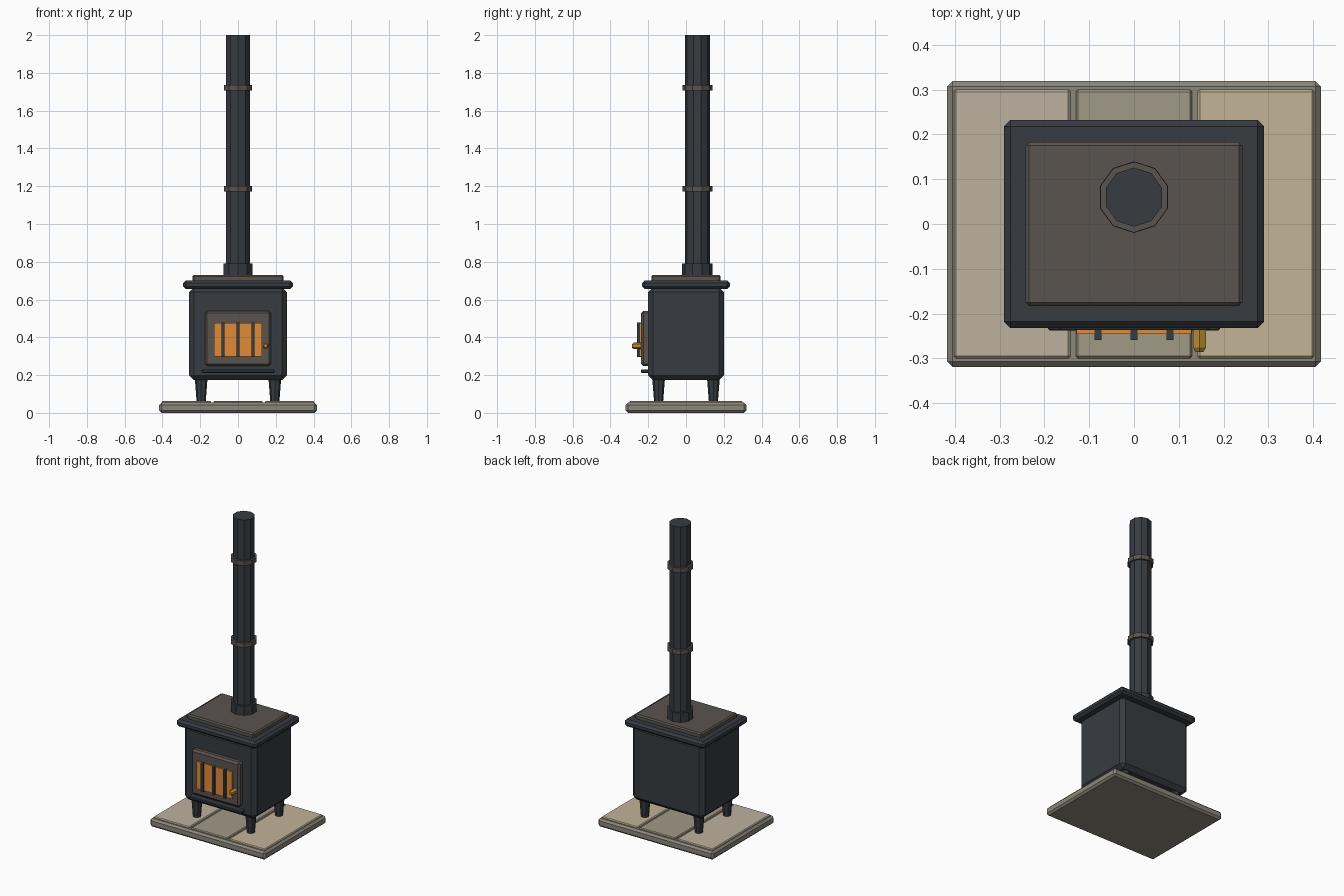
import bpy, bmesh
from math import pi
from mathutils import Matrix

if "Cube" in bpy.data.objects:
    bpy.data.objects.remove(bpy.data.objects["Cube"])


def material(name, rgb):
    m = bpy.data.materials.new(name)
    m.diffuse_color = [(c / 255) ** 2.2 for c in rgb] + [1]
    m.use_nodes = True
    m.node_tree.nodes["Principled BSDF"].inputs["Base Color"].default_value = m.diffuse_color
    return m


IRON = material("iron", (58, 62, 67))
PLATE = material("warm_iron", (90, 84, 80))
STONE = material("stone", (138, 134, 122))
TILES = [material(f"tile_{i}", c) for i, c in
         enumerate([(188, 176, 158), (160, 152, 134), (194, 178, 150)])]
GLOW = material("fire_glow", (224, 138, 60))
BRASS = material("brass", (184, 140, 50))


def finish(name, bm, mat):
    me = bpy.data.meshes.new(name)
    bm.to_mesh(me)
    bm.free()
    me.materials.append(mat)
    ob = bpy.data.objects.new(name, me)
    bpy.context.collection.objects.link(ob)
    return ob


def box(name, x, y, z, mat, bevel=0):
    """Box from (min, max) ranges with a single chamfer."""
    bm = bmesh.new()
    size = [r[1] - r[0] for r in (x, y, z)]
    mid = [(r[0] + r[1]) / 2 for r in (x, y, z)]
    bmesh.ops.create_cube(bm, size=1, matrix=Matrix.Translation(mid) @ Matrix.Diagonal((*size, 1)))
    if bevel:
        bmesh.ops.bevel(bm, geom=bm.edges[:], offset=bevel, segments=1,
                        affect='EDGES', profile=0.5)
    return finish(name, bm, mat)


def cone(name, x, y, z0, z1, r0, r1, sides, mat):
    bm = bmesh.new()
    bmesh.ops.create_cone(bm, cap_ends=True, segments=sides, radius1=r0, radius2=r1,
                          depth=z1 - z0, matrix=Matrix.Translation((x, y, (z0 + z1) / 2)))
    return finish(name, bm, mat)


# Hearth slab and three tiles
box("hearth_slab", (-.417, .417), (-.319, .319), (0, .054), STONE, .012)
for i, x in enumerate((-.272, 0, .272)):
    box(f"hearth_tile_{i + 1}", (x - .13, x + .13), (-.3, .3), (.03, .063), TILES[i], .005)

# Tapered legs
for sx, a in ((-1, "left"), (1, "right")):
    for sy, b in ((-1, "front"), (1, "back")):
        cone(f"{b}_{a}_leg", sx * .195, sy * .145, .058, .2, .024, .035, 8, IRON)

# Firebox, top lip and hot plate
box("firebox", (-.26, .26), (-.202, .202), (.173, .665), IRON, .026)
box("top_lip", (-.29, .29), (-.232, .232), (.656, .702), IRON, .014)
box("hot_plate", (-.242, .242), (-.183, .183), (.69, .73), PLATE, .008)

# Door, glowing window, bars and ash lip
box("door", (-.175, .175), (-.237, -.19), (.248, .54), PLATE, .012)
box("window", (-.128, .128), (-.246, -.225), (.298, .476), GLOW)
for i, x in enumerate((-.08, 0, .08)):
    box(f"window_bar_{i + 1}", (x - .008, x + .008), (-.259, -.235), (.295, .478), IRON)
box("ash_lip", (-.192, .192), (-.238, -.19), (.212, .23), IRON, .004)

# Brass door knob, turned along -y
bm = bmesh.new()
for y0, y1, r0, r1 in ((-.225, -.276, .017, .017), (-.276, -.286, .017, .01)):
    bmesh.ops.create_cone(bm, cap_ends=True, segments=6, radius1=r0, radius2=r1, depth=y0 - y1,
                          matrix=Matrix.Translation((.146, (y0 + y1) / 2, .355)) @ Matrix.Rotation(pi / 2, 4, 'X'))
finish("door_knob", bm, BRASS)

# Flue pipe with collar and joint bands
cone("flue_pipe", 0, .06, .72, 2, .066, .066, 10, IRON)
cone("flue_collar", 0, .06, .72, .79, .08, .08, 10, IRON)
for i, z in enumerate((1.187, 1.722)):
    cone(f"flue_band_{i + 1}", 0, .06, z - .015, z + .015, .079, .079, 10, PLATE)
